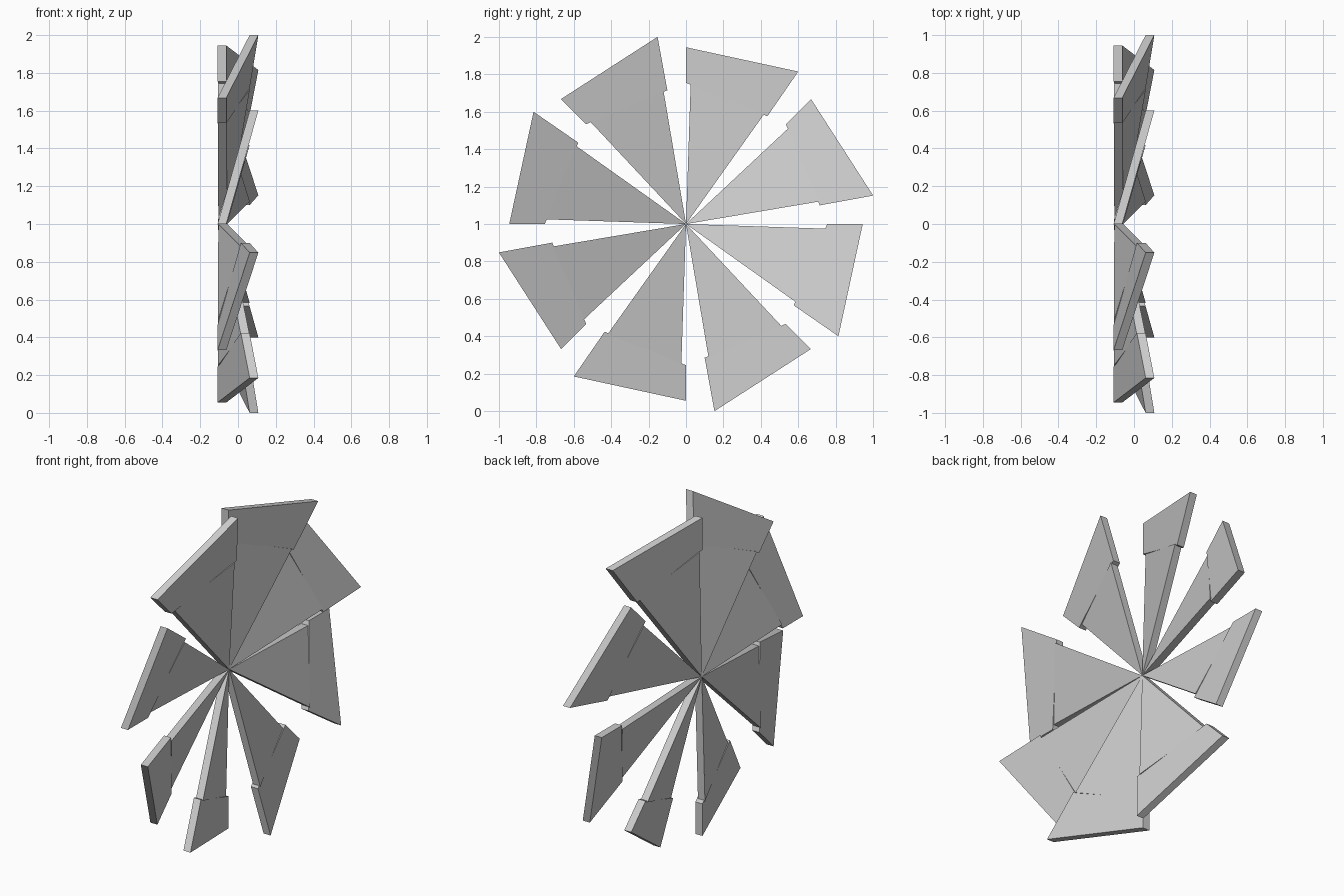
import bpy, bmesh, math
from mathutils import Matrix

if "Cube" in bpy.data.objects:
    bpy.data.objects.remove(bpy.data.objects["Cube"])

BLADES = 8
HALF = 0.023   # half thickness along the axle (x)


def plate(name, pts, angle):
    """Flat plate through centre points (x, y, z), thickened along x, turned about the hub."""
    bm = bmesh.new()
    layers = [[bm.verts.new((x + s * HALF, y, z)) for x, y, z in pts] for s in (-1, 1)]
    bm.faces.new(layers[0])
    bm.faces.new(layers[1][::-1])
    n = len(pts)
    for i in range(n):
        j = (i + 1) % n
        bm.faces.new((layers[0][i], layers[1][i], layers[1][j], layers[0][j]))
    bm.transform(Matrix.Translation((0, 0, 1)) @ Matrix.Rotation(angle, 4, 'X'))
    bmesh.ops.recalc_face_normals(bm, faces=bm.faces)
    mesh = bpy.data.meshes.new(name)
    bm.to_mesh(mesh)
    bm.free()
    obj = bpy.data.objects.new(name, mesh)
    bpy.context.collection.objects.link(obj)
    return obj


# pitched centre surface of the blade tip
def pitched(y, z):
    return (-0.085 + 0.283 * y, y, z)


tip = [pitched(0, 0.945), pitched(0.6, 0.815), pitched(0.435, 0.576), pitched(0, 0.755)]
# slightly steeper arm tapering to the hub, tucked into the tip
arm = [(-0.081, 0, 0), (-0.084, 0.025, 0.75), (0.039, 0.418, 0.588)]

for i in range(BLADES):
    a = i * 2 * math.pi / BLADES
    plate("blade_tip", tip, a)
    plate("blade_arm", arm, a)
